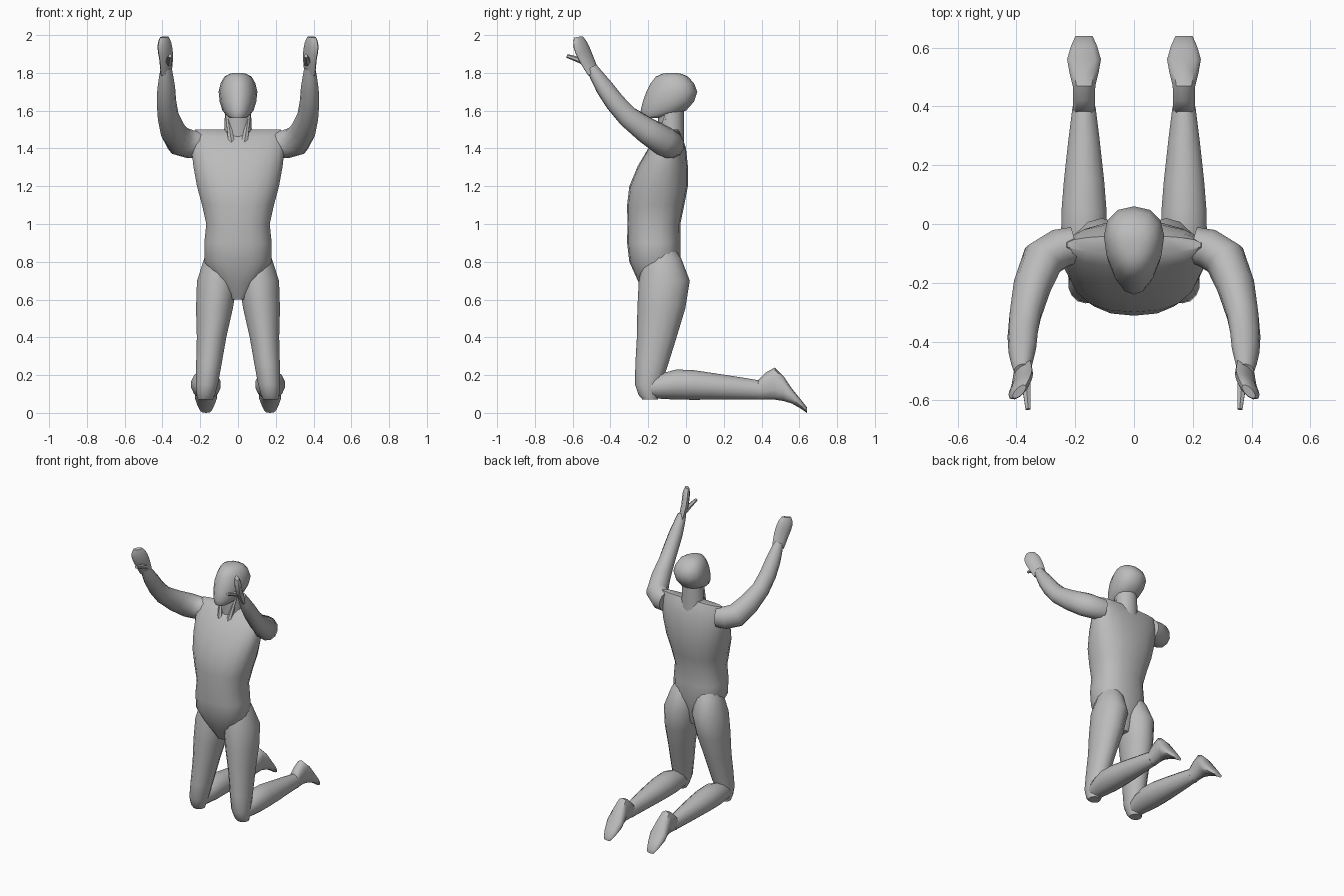
import bpy, bmesh, math
from mathutils import Vector

cube = bpy.data.objects.get("Cube")
if cube:
    bpy.data.objects.remove(cube, do_unlink=True)

grey = bpy.data.materials.new("plain grey")
grey.use_nodes = True
colour = (.5, .5, .5, 1)
grey.diffuse_color = colour
grey.node_tree.nodes["Principled BSDF"].inputs["Base Color"].default_value = colour

X, Y, Z = Vector((1, 0, 0)), Vector((0, 1, 0)), Vector((0, 0, 1))
palm_normal = (X + Y).normalized()


def refine(rows):
    """Insert a smoothly curved midpoint between each pair of rows."""
    rows = [Vector(row) for row in rows]
    result = [rows[0]]
    for i in range(len(rows) - 1):
        start, end = rows[i], rows[i + 1]
        before, after = rows[max(i - 1, 0)], rows[min(i + 2, len(rows) - 1)]
        bulge = (start + end - before - after) / 16
        result += [(start + end) / 2 + bulge, end]
    return result


def skin(name, rings, sides, exponent=2, taper=0, mirror=1):
    """Join oval rings, each a centre with two half-axis vectors, into a smooth solid."""
    def rounded(value):
        return math.copysign(abs(value) ** (2 / exponent), value)

    bm = bmesh.new()
    loops = []
    for centre, across, along in rings:
        loop = []
        for k in range(sides):
            angle = math.tau * (k + .5) / sides
            c, s = rounded(math.cos(angle)), rounded(math.sin(angle))
            point = centre + across * c * (1 + taper * s) + along * s
            point.x *= mirror
            loop.append(bm.verts.new(point))
        loops.append(loop)
    for low, high in zip(loops, loops[1:]):
        for k in range(sides):
            n = (k + 1) % sides
            bm.faces.new((low[k], low[n], high[n], high[k]))
    bm.faces.new(loops[0])
    bm.faces.new(loops[-1])
    bmesh.ops.recalc_face_normals(bm, faces=bm.faces)
    mesh = bpy.data.meshes.new(name)
    bm.to_mesh(mesh)
    bm.free()
    mesh.materials.append(grey)
    obj = bpy.data.objects.new(name, mesh)
    bpy.context.collection.objects.link(obj)
    bpy.ops.object.select_all(action='DESELECT')
    obj.select_set(True)
    bpy.context.view_layer.objects.active = obj
    bpy.ops.object.shade_smooth_by_angle(angle=math.radians(50))


def stack(name, rows, axis=Z, depth=Y, offset=lambda position: 0, sides=14, **options):
    """Parallel sections along an axis; each row is position, low edge, high edge, half width."""
    rings = []
    for position, low, high, half in refine(rows):
        centre = axis * position + depth * (low + high) / 2 + X * offset(position)
        rings.append((centre, X * half, depth * (high - low) / 2))
    skin(name, rings, sides, **options)


def limb(name, rows, hint=X, flatness=1, sides=12, **options):
    """Sections square to a path; each row is a path point and a radius."""
    rows = refine(rows)
    centres = [row.xyz for row in rows]
    rings = []
    for i, row in enumerate(rows):
        tangent = (centres[min(i + 1, len(rows) - 1)] - centres[max(i - 1, 0)]).normalized()
        across = (hint - tangent * hint.dot(tangent)).normalized()
        rings.append((centres[i], across * row.w * flatness, tangent.cross(across) * row.w))
    skin(name, rings, sides, **options)


def thigh_spread(height):
    return .18 - height / 10


def shin_spread(distance):
    return .17


# Trunk from crotch to shoulders
stack("torso", [
    (.6, -.2, -.08, .04), (.8, -.3, -.03, .18), (1, -.31, -.03, .17),
    (1.2, -.3, .01, .22), (1.4, -.2, 0, .25), (1.5, -.1, -.04, .23)],
    sides=18, exponent=2.4)

# Neck and egg-shaped head with a forward chin
stack("neck", [(1.4, -.14, -.01, .08), (1.6, -.15, -.01, .07)])
stack("head", [
    (1.56, -.23, -.15, .04), (1.6, -.24, 0, .08), (1.7, -.21, .06, .1),
    (1.78, -.16, .01, .07), (1.8, -.1, -.05, .02)],
    exponent=2.2, taper=.2)

for side, sign in (("left", 1), ("right", -1)):
    # Neck muscle running to the collar
    limb(f"{side}_neck_cord", [(.06, -.1, 1.6, .01), (.03, -.16, 1.4, .02)],
         sides=6, mirror=sign)

    # Arm bending forward and up
    limb(f"{side}_arm", [
        (.2, -.07, 1.42, .07), (.31, -.12, 1.44, .08), (.37, -.31, 1.57, .06),
        (.38, -.43, 1.72, .05), (.38, -.5, 1.83, .03)],
        hint=palm_normal, flatness=.9, mirror=sign)

    # Flat hand facing forward and inward, with its thumb
    limb(f"{side}_hand", [
        (.38, -.49, 1.8, .04), (.38, -.53, 1.88, .05),
        (.39, -.56, 1.95, .05), (.39, -.57, 1.99, .03)],
        hint=palm_normal, flatness=.45, sides=10, mirror=sign)
    limb(f"{side}_thumb", [(.37, -.51, 1.85, .02), (.36, -.63, 1.89, .01)],
         sides=6, mirror=sign)

    # Thigh with buttock, dropping to the knee
    stack(f"{side}_thigh", [
        (.9, -.2, -.08, .05), (.7, -.25, .02, .11), (.4, -.26, -.05, .08),
        (.15, -.27, -.13, .06), (.07, -.23, -.15, .04)],
        offset=thigh_spread, mirror=sign)

    # Shin lying back, then a foot with raised heel and toes on the floor
    stack(f"{side}_shin", [
        (-.2, .08, .18, .05), (-.05, .07, .23, .08), (.15, .07, .21, .07), (.4, .07, .17, .04)],
        axis=Y, depth=Z, offset=shin_spread, mirror=sign)
    stack(f"{side}_foot", [
        (.38, .07, .17, .04), (.47, .07, .24, .04), (.56, .05, .13, .06), (.64, 0, .03, .03)],
        axis=Y, depth=Z, offset=shin_spread, sides=10, exponent=2.4, mirror=sign)
